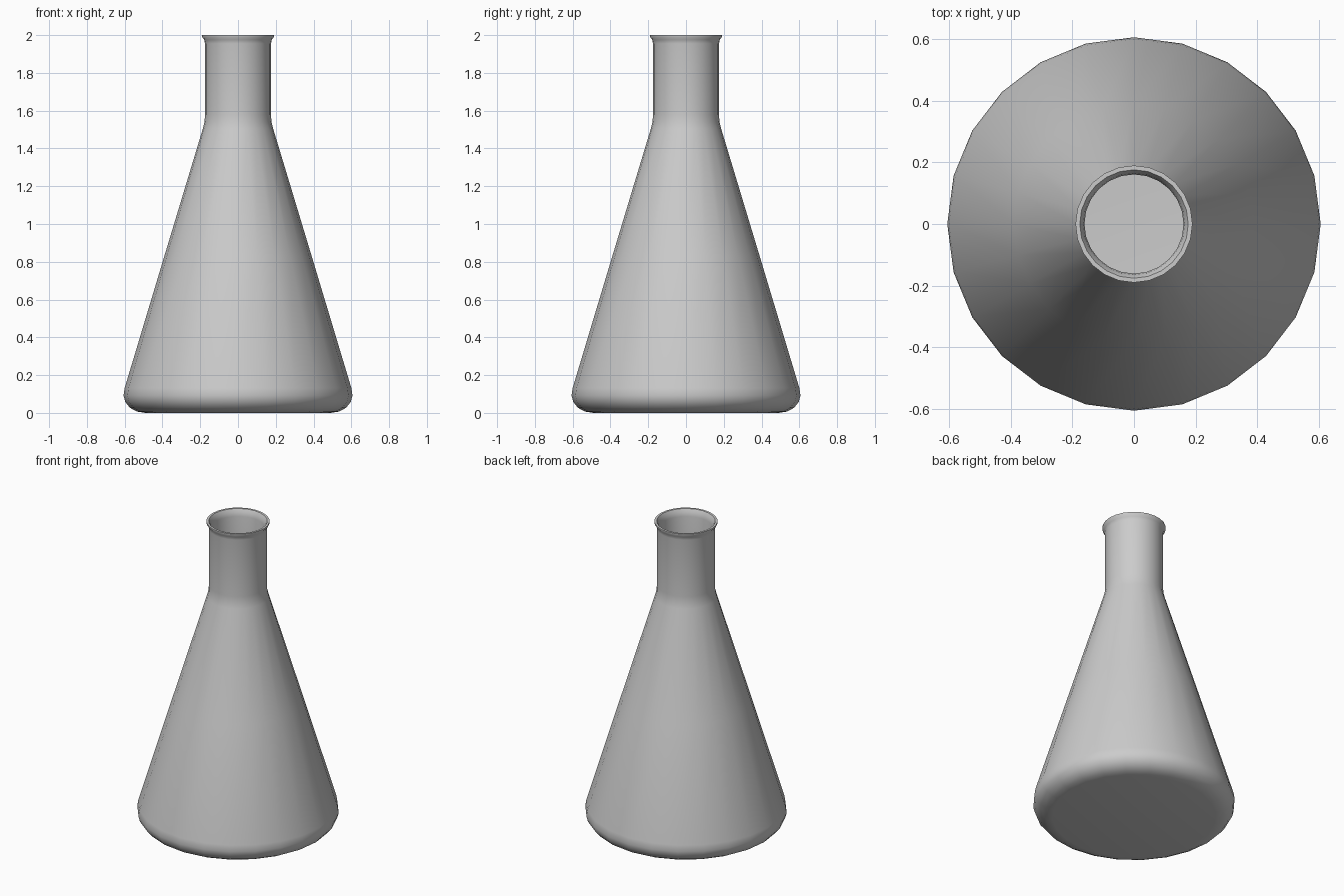
import bpy, bmesh, math

if "Cube" in bpy.data.objects:
    bpy.data.objects.remove(bpy.data.objects["Cube"])

SIDES = 24

# Outer wall from base to lip, then inner wall back down: (radius, height)
profile = [
    (0.0, 0.0), (0.49, 0.0), (0.535, 0.007), (0.572, 0.027), (0.597, 0.058),
    (0.606, 0.092), (0.6, 0.132), (0.39, 0.83), (0.186, 1.505), (0.177, 1.54),
    (0.175, 1.58), (0.175, 1.955), (0.179, 1.975), (0.19, 1.99), (0.19, 2.0),
    (0.176, 2.0), (0.165, 1.98), (0.161, 1.955), (0.161, 1.58), (0.163, 1.54),
    (0.172, 1.505), (0.376, 0.83), (0.586, 0.13), (0.592, 0.095),
    (0.583, 0.063), (0.562, 0.037), (0.53, 0.02), (0.49, 0.014), (0.0, 0.014),
]

# Flask: lathe the closed profile around z
bm = bmesh.new()
rings = []
for r, z in profile:
    n = SIDES if r > 0 else 1
    rings.append([bm.verts.new((r * math.cos(math.tau * i / SIDES),
                                r * math.sin(math.tau * i / SIDES), z))
                  for i in range(n)])
for a, b in zip(rings, rings[1:]):
    for i in range(SIDES):
        j = (i + 1) % SIDES
        if len(a) == 1:
            bm.faces.new((a[0], b[j], b[i]))
        elif len(b) == 1:
            bm.faces.new((a[i], a[j], b[0]))
        else:
            bm.faces.new((a[i], a[j], b[j], b[i]))
bmesh.ops.recalc_face_normals(bm, faces=bm.faces)

mesh = bpy.data.meshes.new("conical_flask")
bm.to_mesh(mesh)
bm.free()
flask = bpy.data.objects.new("conical_flask", mesh)
bpy.context.collection.objects.link(flask)

# Smooth glass with a crisp rim
bpy.context.view_layer.objects.active = flask
flask.select_set(True)
bpy.ops.object.shade_smooth_by_angle(angle=math.radians(40))
